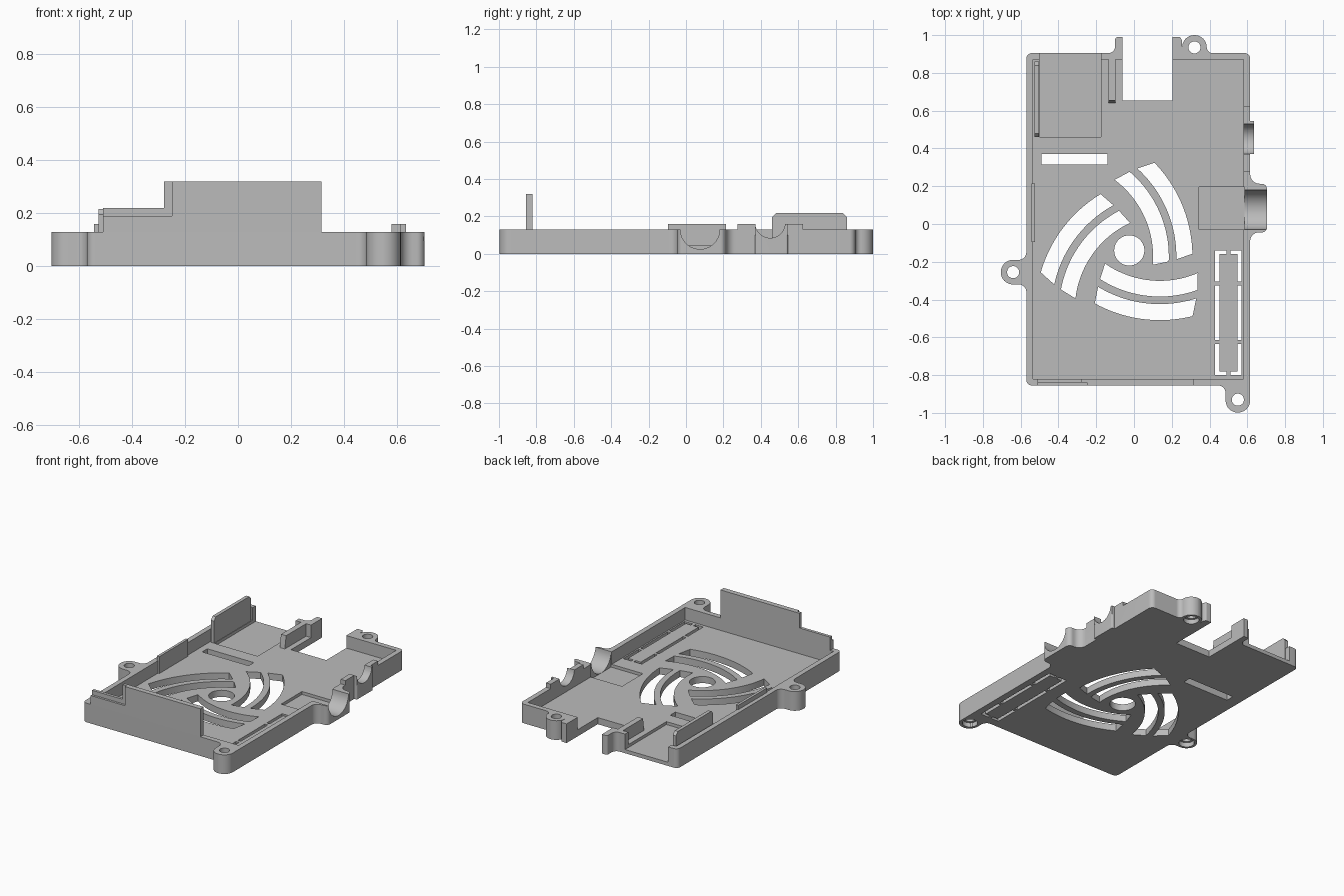
import bpy, bmesh, math
from mathutils import Vector, Matrix

if "Cube" in bpy.data.objects:
    bpy.data.objects.remove(bpy.data.objects["Cube"])

grey = bpy.data.materials.new("plain_grey")
grey.use_nodes = True
grey.diffuse_color = (0.5, 0.5, 0.5, 1)
grey.node_tree.nodes["Principled BSDF"].inputs["Base Color"].default_value = (0.5, 0.5, 0.5, 1)

H, FLOOR, LOW = 0.13, 0.045, 0.025
HUB = Vector((-0.025, -0.14))


def prism(name, pts, z0, z1, axis="z"):
    """Extrude a 2D outline; axis x maps (u, v) to (y, z), axis y to (x, z)."""
    place = {"z": lambda u, v, w: (u, v, w),
             "x": lambda u, v, w: (w, u, v),
             "y": lambda u, v, w: (u, w, v)}[axis]
    bm = bmesh.new()
    face = bm.faces.new([bm.verts.new(place(p[0], p[1], z0)) for p in pts])
    top = bmesh.ops.extrude_face_region(bm, geom=[face])["geom"]
    shift = Vector(place(0, 0, z1 - z0))
    bmesh.ops.translate(bm, verts=[g for g in top if isinstance(g, bmesh.types.BMVert)], vec=shift)
    bmesh.ops.recalc_face_normals(bm, faces=bm.faces)
    mesh = bpy.data.meshes.new(name)
    bm.to_mesh(mesh)
    bm.free()
    mesh.materials.append(grey)
    ob = bpy.data.objects.new(name, mesh)
    bpy.context.collection.objects.link(ob)
    return ob


def box(name, x0, x1, y0, y1, z0, z1):
    return prism(name, [(x0, y0), (x1, y0), (x1, y1), (x0, y1)], z0, z1)


def circle(cx, cy, r, n=40):
    return [(cx + r * math.cos(math.tau * i / n), cy + r * math.sin(math.tau * i / n)) for i in range(n)]


def rounded(corners, n=8):
    """Outline with each corner (x, y, radius) replaced by an arc."""
    out = []
    for i, (x, y, r) in enumerate(corners):
        p = Vector((x, y))
        if not r:
            out.append(p)
            continue
        a = (Vector(corners[i - 1][:2]) - p).normalized()
        b = (Vector(corners[(i + 1) % len(corners)][:2]) - p).normalized()
        half = a.angle(b) / 2
        centre = p + (a + b).normalized() * r / math.sin(half)
        start = p + a * r / math.tan(half) - centre
        end = p + b * r / math.tan(half) - centre
        turn = -start.angle_signed(end)
        out += [centre + Matrix.Rotation(turn * k / n, 2) @ start for k in range(n + 1)]
    return out


def boolean(ob, others, operation="DIFFERENCE"):
    bpy.context.view_layer.objects.active = ob
    for other in others:
        mod = ob.modifiers.new("bool", "BOOLEAN")
        mod.operation, mod.solver, mod.object = operation, "EXACT", other
        bpy.ops.object.modifier_apply(modifier=mod.name)
        bpy.data.objects.remove(other)


# Outer shell with three screw ears, the socket bosses and the rear notch
E = 0.064
outline = rounded([
    (-0.57, -0.855, .03), (.485, -0.855, .04), (.485, -0.998, E), (.615, -0.998, E),
    (.615, -.045, .045), (.705, -.045, .03), (.705, .213, .03), (.615, .213, .05),
    (.615, .37, 0), (.635, .37, .01), (.635, .545, .01), (.615, .545, 0),
    (.615, .905, .03), (.385, .905, .03), (.385, 1, E), (.255, 1, E),
    (.255, .97, 0), (.245, .99, .01), (.205, .99, 0), (.205, .655, 0),
    (-.06, .655, 0), (-.06, .99, 0), (-.1, .99, .015), (-.1, .905, .035),
    (-.57, .905, .03), (-.57, -.19, .04), (-.705, -.19, E), (-.705, -.32, E), (-.57, -.32, .04)])
tray = prism("tray", outline, 0, H)

# Raised collar round the small side socket
boolean(tray, [box("collar", .58, .615, .275, .625, .1, .16),
               box("collar_lip", .6, .635, .37, .545, .1, .16)], "UNION")

# Hollow inside, card bay open to the back, socket recess, side sockets, slot
cuts = [box("cavity", -.535, .58, -.82, .87, FLOOR, .3),
        box("bay", -.5, -.175, .46, 1, LOW, .3),
        box("recess", .345, .585, -.03, .195, LOW, .3),
        prism("big_socket", circle(.075, H, .105), .55, .8, "x"),
        prism("small_socket", circle(.45, .165, .08), .55, .8, "x"),
        box("slot", -.49, -.14, .315, .37, -.1, .2)]

# Screw holes, wider at the underside
for x, y in ((-.64, -.255), (.32, .935), (.55, -.93)):
    cuts += [prism("hole", circle(x, y, .032), -.1, .3),
             prism("counterbore", circle(x, y, .048), -.1, .03)]

# Swirling fan grille: a hub hole and three pairs of curved slots
cuts.append(prism("hub", circle(HUB.x, HUB.y, .08), -.1, .2))
swirl = Vector((.137, .206))


def arc(r, n=20):
    t = (r - .507) / .208
    a0, a1 = -34.9 + 6.1 * t, 23.3 - 9.3 * t
    angles = [math.radians(a0 + (a1 - a0) * i / n) for i in range(n + 1)]
    return [swirl + Vector((math.sin(a), -math.cos(a))) * r for a in angles]


for k in range(3):
    turn = Matrix.Rotation(math.tau * k / 3, 2)
    for r0, r1 in ((.507, .59), (.63, .715)):
        pts = arc(r0) + arc(r1)[::-1]
        cuts.append(prism("fan_slot", [HUB + turn @ (p - HUB) for p in pts], -.1, .2))

# Break-out panel: thin slits with small bridges left between them
for y0, y1 in ((-.8, -.635), (-.615, -.325), (-.305, -.14)):
    for x0 in (.43, .548):
        cuts.append(box("slit", x0, x0 + .022, y0, y1, -.1, .2))
for y0 in (-.8, -.16):
    for x0, x1 in ((.44, .49), (.51, .56)):
        cuts.append(box("slit", x0, x1, y0, y0 + .02, -.1, .2))
boolean(tray, cuts)

# Tall front panel with a lower, set-back step on its right end
F, B = -.855, -.82
box("front_panel", -.25, .315, F, B, .1, .32)
box("front_panel_edge", -.28, -.25, F + .015, B, .1, .32)
box("front_step", -.51, -.25, F, B, .1, .19)
box("front_step_lip", -.51, -.28, F + .015, B, .1, .22)

# Side panel with clipped corners, and the low ridge on the same side
prism("side_panel", [(.46, LOW), (.86, LOW), (.86, .195), (.84, .217), (.48, .217), (.46, .195)],
      -.527, -.503, "x")
box("side_ridge", -.543, -.525, -.095, .215, FLOOR, .16)

# Rib beside the rear notch, with a sloping inner end
prism("rear_rib", [(.64, FLOOR - .01), (.88, FLOOR - .01), (.88, H), (.655, H)], -.135, -.097, "x")

for ob in bpy.data.objects:
    if ob.type == "MESH":
        bpy.ops.object.select_all(action="DESELECT")
        ob.select_set(True)
        bpy.context.view_layer.objects.active = ob
        bpy.ops.object.shade_smooth_by_angle(angle=math.radians(30))
